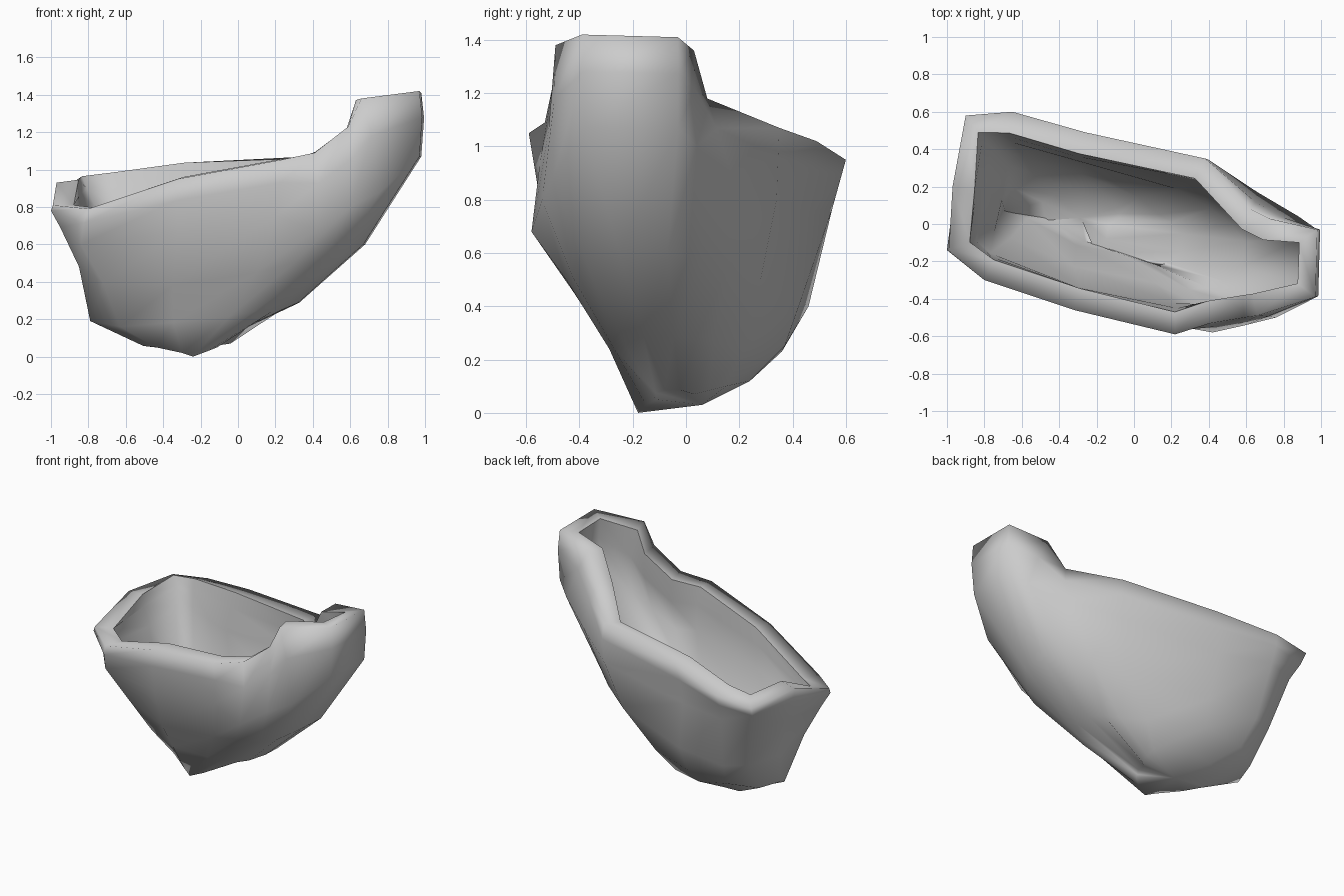
import bpy, bmesh, math

# Rings run counterclockwise (seen from above), starting at the left front corner.
rim = [(-.99, -.14, .81), (-.80, -.30, .79), (-.32, -.46, .95), (.22, -.59, 1.05),
       (.41, -.53, 1.09), (.59, -.50, 1.23), (.66, -.49, 1.38), (.97, -.39, 1.42),
       (.98, -.03, 1.41), (.72, .03, 1.36), (.62, .08, 1.18), (.38, .35, 1.07),
       (-.26, .49, 1.02), (-.65, .60, .95), (-.90, .58, .92), (-.97, .20, .93)]
shoulder = [(-.95, -.12, .69), (-.84, -.24, .60), (-.32, -.45, .66), (.20, -.54, .75),
            (.42, -.58, .68), (.60, -.54, .80), (.76, -.50, .88), (.97, -.38, 1.07),
            (.98, -.03, 1.07), (.88, .04, 1.0), (.66, .17, .90), (.38, .34, .80),
            (-.30, .46, .75), (-.65, .55, .77), (-.84, .49, .75), (-.91, .20, .70)]
belly = [(-.85, -.07, .48), (-.72, -.16, .39), (-.35, -.33, .38), (.10, -.42, .45),
         (.30, -.45, .50), (.45, -.42, .50), (.55, -.36, .53), (.67, -.25, .60),
         (.68, -.07, .60), (.60, .06, .58), (.48, .16, .55), (.29, .28, .50),
         (-.25, .43, .42), (-.60, .46, .40), (-.76, .39, .42), (-.82, .15, .42)]


def shrink(ring, cx, left, right, ky, kz):
    return [(cx + (x - cx) * (left if x < cx else right), y * ky, z * kz)
            for x, y, z in ring]


# Lip just below the rim, then the rings of the pointed keel
lip = [(r[0] * .6 + s[0] * .4 + (.015 if r[0] > 0 else -.01),
        r[1] * .6 + s[1] * .4, r[2] * .6 + s[2] * .4)
       for r, s in zip(rim, shoulder)]
lip[0] = (-1.0, -.14, .78)
low = shrink(belly, -.3, .93, .64, .64, .48)
low[0:2] = [(-.79, .06, .19), (-.63, -.04, .16)]
low[11:14] = [(.08, .22, .24), (-.27, .37, .25), (-.56, .36, .23)]
foot = shrink(low, -.3, .42, .32, .50, .30)
foot[1:6] = [(-.44, -.06, .05), (-.30, -.15, .02), (-.24, -.18, 0),
             (-.16, -.15, .03), (-.11, -.11, .05)]
foot[9:15] = [(-.04, .03, .07), (-.03, .09, .085), (-.03, .15, .10),
              (-.27, .24, .12), (-.43, .22, .12), (-.52, .16, .09)]

bm = bmesh.new()
rings = [[bm.verts.new(p) for p in ring]
         for ring in (rim, lip, shoulder, belly, low, foot)]
n = len(rim)
for a, b in zip(rings, rings[1:]):
    for i in range(n):
        j = (i + 1) % n
        bm.faces.new((b[i], b[j], a[j], a[i]))
tip = bm.verts.new((-.28, .06, .03))
for i in range(n):
    bm.faces.new((rings[-1][(i + 1) % n], rings[-1][i], tip))

# Hollow shell with an even wall thickness
mesh = bpy.data.meshes.new("hollow_shell")
bm.to_mesh(mesh)
bm.free()
count = len(mesh.vertices)
shell = bpy.data.objects.new("hollow_shell", mesh)
bpy.context.collection.objects.link(shell)
wall = shell.modifiers.new("wall", 'SOLIDIFY')
wall.thickness = .12
wall.offset = -1

bpy.context.view_layer.objects.active = shell
shell.select_set(True)
bpy.ops.object.modifier_apply(modifier="wall")
bpy.ops.object.shade_smooth_by_angle(angle=math.radians(120))

# Rounded outer rim, crisp inner rim
for edge in shell.data.edges:
    if all(count <= v < count + n for v in edge.vertices):
        edge.use_edge_sharp = True
